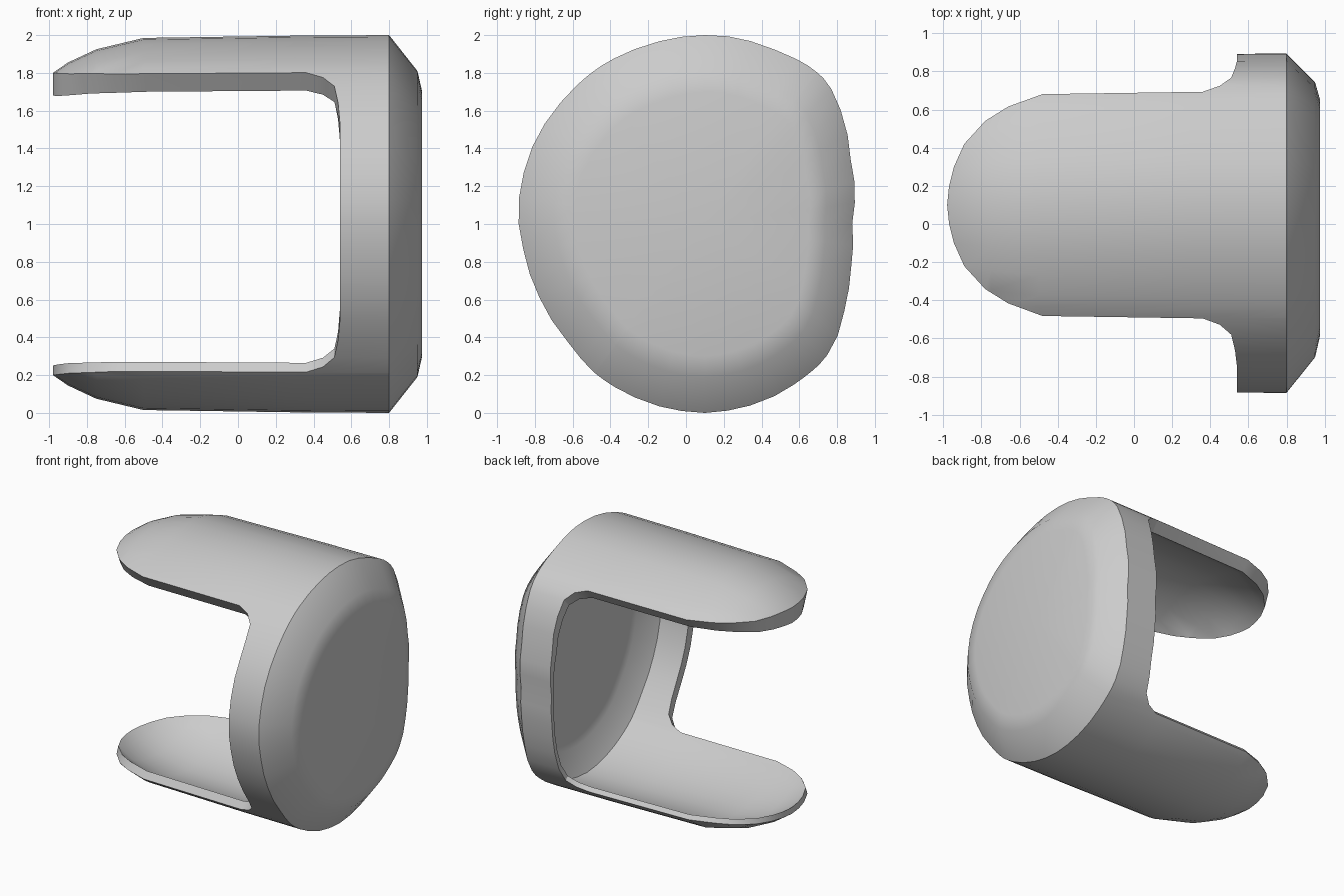
import bpy, bmesh
from math import sin, cos, atan2, degrees, radians, hypot

if "Cube" in bpy.data.objects:
    bpy.data.objects.remove(bpy.data.objects["Cube"])

CY, CZ = 0.1, 1.0   # axis of the cup, running along x

# Cross-section outline as (y, z)
OUTLINE = [(0.1, 2.0), (0.25, 1.99), (0.45, 1.93), (0.66, 1.83), (0.75, 1.75), (0.82, 1.6),
           (0.87, 1.35), (0.88, 1.0), (0.87, 0.75), (0.84, 0.55), (0.78, 0.35), (0.71, 0.26),
           (0.6, 0.17), (0.43, 0.07), (0.1, 0.0), (-0.16, 0.04), (-0.47, 0.2), (-0.62, 0.37),
           (-0.78, 0.62), (-0.86, 0.86), (-0.89, 1.05), (-0.875, 1.2), (-0.8, 1.44),
           (-0.64, 1.67), (-0.46, 1.83), (-0.2, 1.95)]
# Open rim of one quadrant: (degrees from vertical, x), from flap tip to side wall
RIM = [(0, -0.98), (7, -0.97), (14, -0.945), (22, -0.89), (29, -0.78), (33, -0.66), (36.2, -0.48),
       (36.6, 0.36), (39, 0.45), (43, 0.51), (50, 0.53), (58, 0.54), (66, 0.54), (74, 0.54),
       (82, 0.54), (90, 0.54)]
# Lengthwise profile: (x, scale of the cross-section)
FLAP = [(-0.98, 0.8), (-0.9, 0.855), (-0.75, 0.925), (-0.5, 0.985), (0.3, 0.997)]
OUTER = FLAP + [(0.8, 1.0), (0.95, 0.81), (0.975, 0.7)]
INNER = FLAP + [(0.78, 1.0), (0.87, 0.82), (0.88, 0.74)]


def lerp(table, v):
    for (a, p), (b, q) in zip(table, table[1:]):
        if v <= b:
            return p + (q - p) * max(0, v - a) / (b - a)
    return table[-1][1]


polar = sorted((degrees(atan2(y - CY, z - CZ)) % 360, hypot(y - CY, z - CZ)) for y, z in OUTLINE)
polar.append((360, polar[0][1]))

# Mirror the rim into all four quadrants
columns = {}
for phi, x in RIM:
    for angle in (phi, 180 - phi, 180 + phi, (360 - phi) % 360):
        columns[angle] = x
angles = sorted(columns)


def skin(bm, profile, inset):
    """Loft one wall from the rim to its closed end and return its rim vertices."""
    grid = []
    for a in angles:
        r, rim, t = lerp(polar, a), columns[a], radians(a)
        # Thickest on the upper flap and front, thinnest at the back
        wall = inset * (0.05 + 0.035 * abs(cos(t)) + 0.035 * cos(t) - 0.02 * sin(t))
        col = []
        for x0, _ in profile:
            x = max(x0, rim)
            rad = r * lerp(profile, x) - wall
            col.append(bm.verts.new((x, CY + rad * sin(t), CZ + rad * cos(t))))
        grid.append(col)
    cap = bm.verts.new((profile[-1][0], CY, CZ))
    for i, col in enumerate(grid):
        nxt = grid[(i + 1) % len(grid)]
        for k in range(len(profile) - 1):
            bm.faces.new((col[k], col[k + 1], nxt[k + 1], nxt[k]))
        bm.faces.new((col[-1], cap, nxt[-1]))
    return [col[0] for col in grid]


# Hollow cup with two long curved flaps
bm = bmesh.new()
outer_rim = skin(bm, OUTER, 0)
inner_rim = skin(bm, INNER, 1)
for i in range(len(angles)):
    j = (i + 1) % len(angles)
    bm.faces.new((outer_rim[i], outer_rim[j], inner_rim[j], inner_rim[i]))
bmesh.ops.remove_doubles(bm, verts=bm.verts, dist=0.0005)
bmesh.ops.recalc_face_normals(bm, faces=bm.faces)
mesh = bpy.data.meshes.new("flapped_cup")
bm.to_mesh(mesh)
bm.free()
cup = bpy.data.objects.new("flapped_cup", mesh)
bpy.context.collection.objects.link(cup)

# Plain grey material
grey = bpy.data.materials.new("light_grey")
grey.use_nodes = True
grey.diffuse_color = (0.6, 0.6, 0.6, 1)
grey.node_tree.nodes["Principled BSDF"].inputs["Base Color"].default_value = (0.6, 0.6, 0.6, 1)
mesh.materials.append(grey)

bpy.context.view_layer.objects.active = cup
cup.select_set(True)
bpy.ops.object.shade_smooth_by_angle(angle=radians(30))
